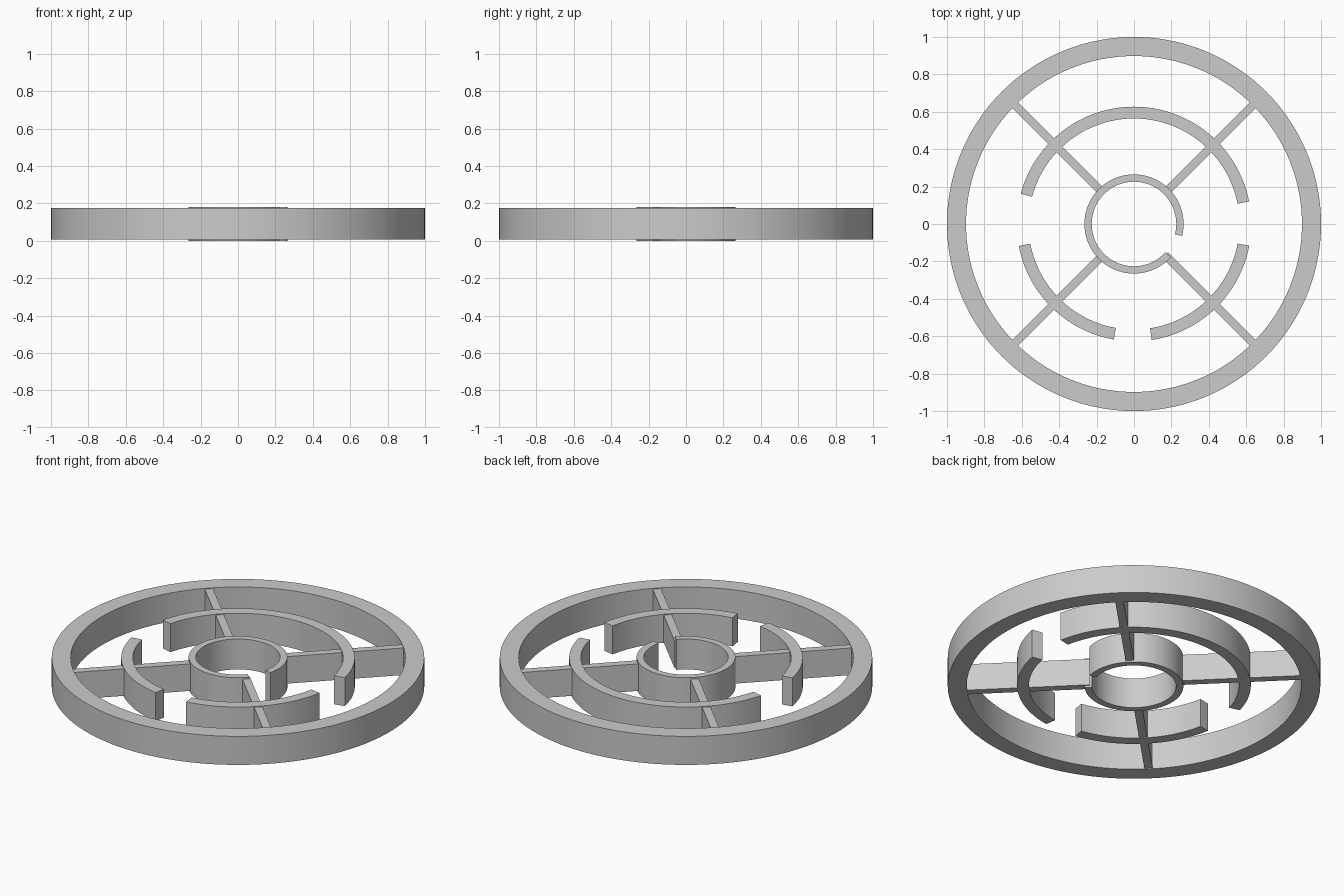
import bpy, bmesh
from math import radians, cos, sin, ceil

if "Cube" in bpy.data.objects:
    bpy.data.objects.remove(bpy.data.objects["Cube"])


def arc_band(name, r_in, r_out, z0, z1, a0=0.0, a1=360.0):
    """Rectangular section swept about z, closed if it spans 360 degrees."""
    closed = a1 - a0 >= 360
    n = ceil((a1 - a0) / 2.5)
    bm = bmesh.new()
    rows = []
    for i in range(n if closed else n + 1):
        a = radians(a0 + (a1 - a0) * i / n)
        rows.append([bm.verts.new((r * cos(a), r * sin(a), z))
                     for r, z in ((r_in, z0), (r_out, z0), (r_out, z1), (r_in, z1))])
    for i in range(n):
        p, q = rows[i], rows[(i + 1) % len(rows)]
        for k in range(4):
            m = (k + 1) % 4
            bm.faces.new((p[k], p[m], q[m], q[k]))
    if not closed:
        bm.faces.new(rows[0])
        bm.faces.new(rows[-1])
    bmesh.ops.recalc_face_normals(bm, faces=bm.faces)
    mesh = bpy.data.meshes.new(name)
    bm.to_mesh(mesh)
    bm.free()
    ob = bpy.data.objects.new(name, mesh)
    bpy.context.collection.objects.link(ob)
    bpy.ops.object.select_all(action='DESELECT')
    bpy.context.view_layer.objects.active = ob
    ob.select_set(True)
    bpy.ops.object.shade_smooth_by_angle(angle=radians(30))
    return ob


# Outer rim
arc_band("outer_rim", 0.898, 1.0, 0.006, 0.175)

# Broken middle ring
for i, (a0, a1) in enumerate(((11.1, 165), (190.8, 260.1), (278.7, 349.3))):
    arc_band(f"middle_arc_{i + 1}", 0.564, 0.627, 0.006, 0.175, a0, a1)

# Central hub with a gap
arc_band("hub_ring", 0.226, 0.265, 0.0, 0.18, -14, 318)

# Diagonal spokes
R0, R1 = 0.235, 0.91
for i in range(4):
    a = radians(45 + 90 * i)
    mid = (R0 + R1) / 2
    bpy.ops.mesh.primitive_cube_add(
        size=1, location=(mid * cos(a), mid * sin(a), 0.09), rotation=(0, 0, a))
    ob = bpy.context.object
    ob.name = f"spoke_{i + 1}"
    ob.scale = (R1 - R0, 0.045, 0.16)
